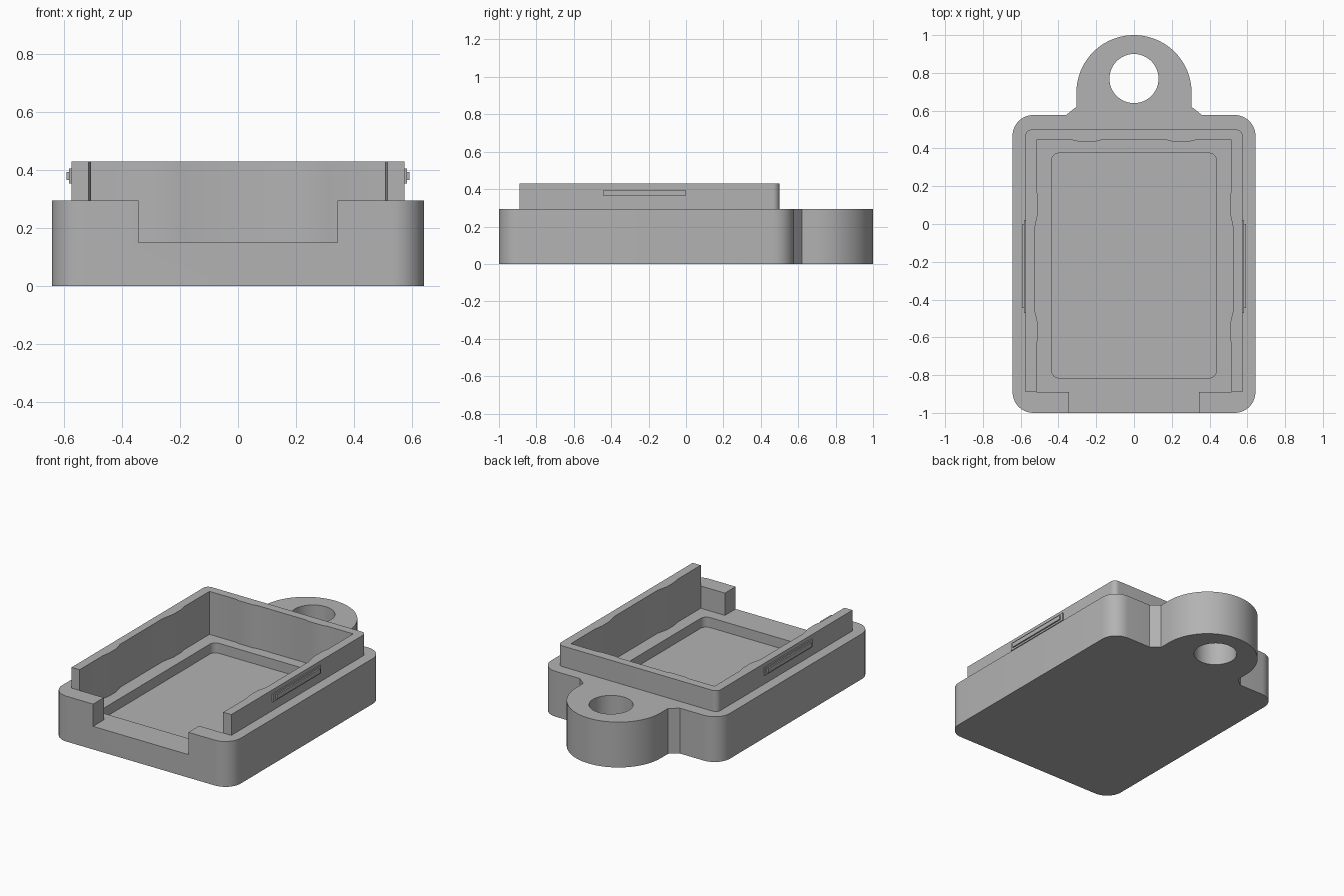
import bpy, bmesh
from math import cos, sin, pi

if "Cube" in bpy.data.objects:
    bpy.data.objects.remove(bpy.data.objects["Cube"], do_unlink=True)

grey = bpy.data.materials.new("plain grey")
grey.use_nodes = True
grey.diffuse_color = (0.45, 0.45, 0.45, 1)
grey.node_tree.nodes["Principled BSDF"].inputs["Base Color"].default_value = (0.45, 0.45, 0.45, 1)


def arc(cx, cy, r, start, end, n):
    return [(cx + r * cos(start + (end - start) * i / n),
             cy + r * sin(start + (end - start) * i / n)) for i in range(n + 1)]


def rounded(hx, y0, y1, r_front, r_back):
    """Counter-clockwise rectangle with rounded front and back corners."""
    pts = []
    for k, (sx, y, r) in enumerate([(-1, y0, r_front), (1, y0, r_front),
                                    (1, y1, r_back), (-1, y1, r_back)]):
        cy = y + r if k < 2 else y - r
        a = pi + k * pi / 2
        pts += arc(sx * (hx - r), cy, r, a, a + pi / 2, 10) if r else [(sx * hx, y)]
    return pts


def prism(name, pts, z0, z1):
    bm = bmesh.new()
    face = bm.faces.new([bm.verts.new((x, y, z0)) for x, y in pts])
    top = bmesh.ops.extrude_face_region(bm, geom=[face])["geom"]
    verts = [v for v in top if isinstance(v, bmesh.types.BMVert)]
    bmesh.ops.translate(bm, verts=verts, vec=(0, 0, z1 - z0))
    bmesh.ops.recalc_face_normals(bm, faces=bm.faces)
    mesh = bpy.data.meshes.new(name)
    bm.to_mesh(mesh)
    bm.free()
    mesh.materials.append(grey)
    ob = bpy.data.objects.new(name, mesh)
    bpy.context.collection.objects.link(ob)
    return ob


def combine(target, other, operation):
    mod = target.modifiers.new(other.name, "BOOLEAN")
    mod.object, mod.operation, mod.solver = other, operation, "EXACT"
    bpy.context.view_layer.objects.active = target
    bpy.ops.object.modifier_apply(modifier=mod.name)
    bpy.data.objects.remove(other, do_unlink=True)


# Base plate with the hanging tab in one outline
FRONT, BACK, TOP, LEDGE = -0.89, 0.577, 0.295, 0.15
outline = rounded(0.643, -1.0, BACK, 0.11, 0.11)
tab = [(0.36, BACK), (0.305, 0.62)] + arc(0, 0.695, 0.305, 0, pi, 40) + [(-0.305, 0.62), (-0.36, BACK)]
case = prism("case_body", outline[:33] + tab + outline[33:], 0, TOP)

# Raised rim, square at the open front
combine(case, prism("rim", rounded(0.575, FRONT, 0.5, 0, 0.035), 0.1, 0.43), "UNION")

# Cavity with gently wavy side and back walls
side = [(0.517, FRONT), (0.517, -0.65), (0.508, -0.6), (0.508, -0.53), (0.525, -0.46),
        (0.525, -0.02), (0.508, 0.06), (0.508, 0.14), (0.517, 0.19), (0.517, 0.445),
        (0.33, 0.445), (0.3, 0.438), (0.2, 0.438), (0.17, 0.445)]
cavity = side + [(-x, y) for x, y in reversed(side)]
combine(case, prism("cavity", cavity, LEDGE, 0.6), "DIFFERENCE")

# Front slot, floor pocket and tab hole
combine(case, prism("slot", rounded(0.343, -1.2, -0.85, 0, 0), LEDGE, 0.6), "DIFFERENCE")
combine(case, prism("pocket", rounded(0.437, -0.815, 0.375, 0.04, 0.04), 0.085, 0.2), "DIFFERENCE")
combine(case, prism("hole", arc(0, 0.77, 0.13, 0, 2 * pi, 48)[:-1], -0.1, 0.5), "DIFFERENCE")

bpy.ops.object.select_all(action="DESELECT")
case.select_set(True)
bpy.context.view_layer.objects.active = case
bpy.ops.object.shade_smooth_by_angle(angle=pi / 6)

# Stepped snap ridges on both sides of the rim
for label, s in (("left", 1), ("right", -1)):
    for part, x, y0, y1, z0, z1 in (("ridge", 0.583, -0.47, 0.02, 0.353, 0.405),
                                    ("ridge_crest", 0.592, -0.445, 0.0, 0.365, 0.393)):
        pts = [(s * 0.56, y0), (s * x, y0), (s * x, y1), (s * 0.56, y1)]
        prism(f"{label}_{part}", pts, z0, z1)
